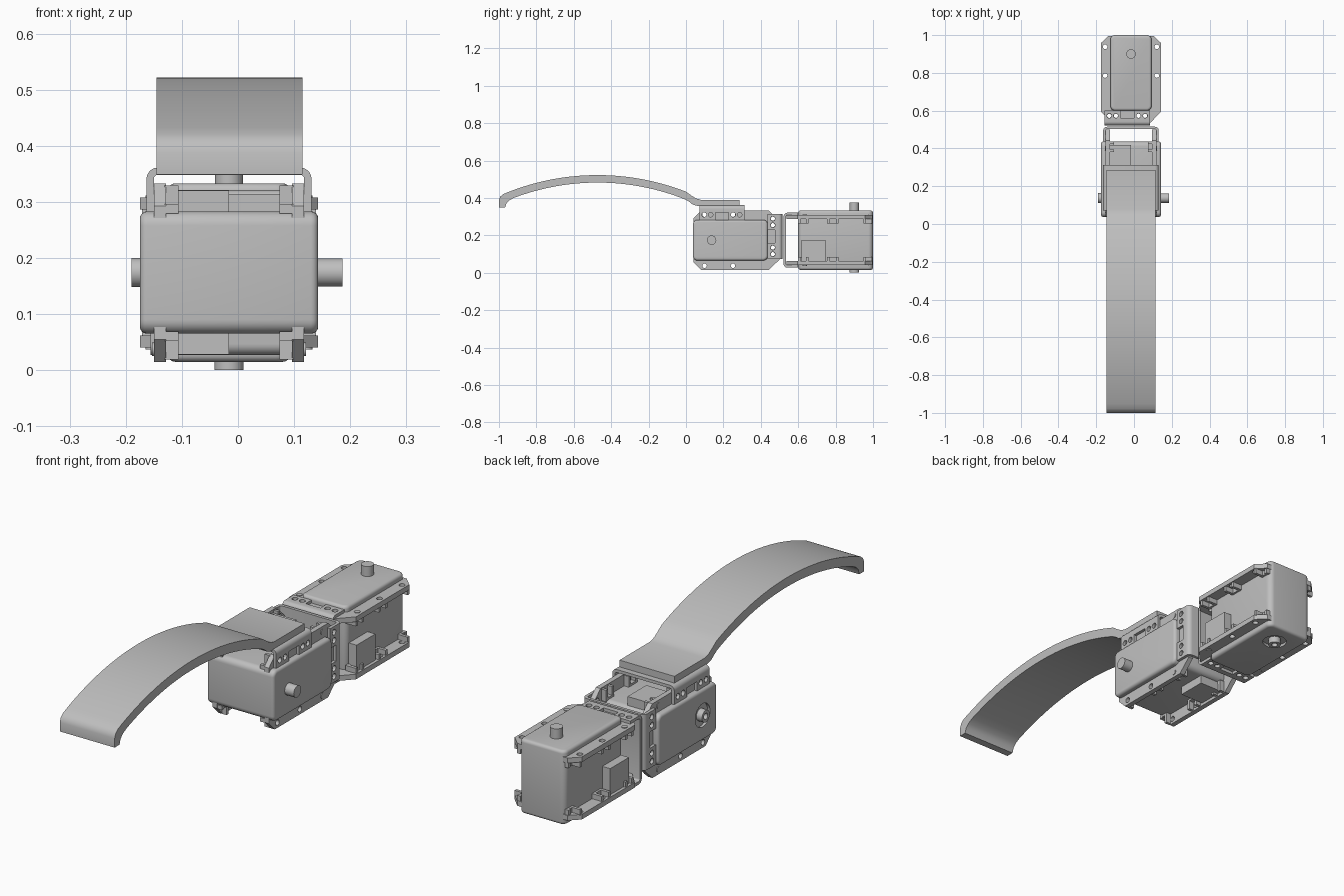
import bpy, bmesh
from math import sin, cos, pi, sqrt, radians
from mathutils import Matrix, Vector

cube = bpy.data.objects.get("Cube")
if cube:
    bpy.data.objects.remove(cube, do_unlink=True)

grey = bpy.data.materials.new("mid_grey")
grey.use_nodes = True
COLOUR = (0.52, 0.52, 0.52, 1)
grey.diffuse_color = COLOUR
grey.node_tree.nodes["Principled BSDF"].inputs["Base Color"].default_value = COLOUR

CX, CZ = -0.016, 0.174          # shared axis of both servos
HALF_W, HALF_H = 0.109, 0.159   # case half width and half height
FLANGE = 0.134                  # outer face of the mounting flanges


def axes(a, b, c, origin=(0, 0, 0)):
    """Matrix sending local x, y, z to the given directions."""
    m = Matrix((a, b, c)).transposed().to_4x4()
    m.translation = Vector(origin)
    return m


IDENT = Matrix.Identity(4)


def make(name, bm, matrix):
    bmesh.ops.recalc_face_normals(bm, faces=bm.faces[:])
    mesh = bpy.data.meshes.new(name)
    bm.to_mesh(mesh)
    bm.free()
    mesh.materials.append(grey)
    ob = bpy.data.objects.new(name, mesh)
    bpy.context.collection.objects.link(ob)
    ob.matrix_world = matrix
    return ob


def activate(ob):
    bpy.ops.object.select_all(action="DESELECT")
    ob.select_set(True)
    bpy.context.view_layer.objects.active = ob


def smooth(ob):
    activate(ob)
    bpy.ops.object.shade_smooth_by_angle(angle=radians(35))


def prism(name, outline, lo, hi, matrix, bevel=0):
    """Extrude a 2D outline along local z, optionally rounding both rims."""
    bm = bmesh.new()
    face = bm.faces.new([bm.verts.new((x, y, lo)) for x, y in outline])
    res = bmesh.ops.extrude_face_region(bm, geom=[face])
    top = [g for g in res["geom"] if isinstance(g, bmesh.types.BMVert)]
    bmesh.ops.translate(bm, verts=top, vec=(0, 0, hi - lo))
    if bevel:
        rims = [e for e in bm.edges if abs(e.verts[0].co.z - e.verts[1].co.z) < 1e-5]
        bmesh.ops.bevel(bm, geom=rims, offset=bevel, segments=4, profile=0.5, affect="EDGES")
    return make(name, bm, matrix)


def add_box(bm, lo, hi):
    size = Vector(hi) - Vector(lo)
    mid = (Vector(hi) + Vector(lo)) / 2
    bmesh.ops.create_cube(bm, size=1, matrix=Matrix.Translation(mid) @ Matrix.Diagonal((*size, 1)))


def add_rod(bm, u, v, lo, hi, radius):
    bmesh.ops.create_cone(bm, cap_ends=True, segments=24, radius1=radius, radius2=radius,
                          depth=hi - lo, matrix=Matrix.Translation((u, v, (lo + hi) / 2)))


def cut(ob, bm, matrix):
    """Subtract the solids in bm from ob and discard the cutter."""
    tool = make("cutter", bm, matrix)
    tool.hide_render = True
    mod = ob.modifiers.new("cut", "BOOLEAN")
    mod.operation, mod.solver, mod.object = "DIFFERENCE", "EXACT", tool
    activate(ob)
    bpy.ops.object.modifier_apply(modifier=mod.name)
    bpy.data.objects.remove(tool, do_unlink=True)


def arc(cx, cy, r, start, end, n):
    return [(cx + r * cos(radians(start + (end - start) * i / n)),
             cy + r * sin(radians(start + (end - start) * i / n))) for i in range(n + 1)]


def rounded_rect(x0, x1, y0, y1, r):
    pts = []
    for cx, cy, a in ((x1 - r, y1 - r, 0), (x0 + r, y1 - r, 90),
                      (x0 + r, y0 + r, 180), (x1 - r, y0 + r, 270)):
        pts += arc(cx, cy, r, a, a + 90, 6)
    return pts


def bracket(name, matrix):
    """U-shaped clamp: back wall at local y = 0.478, arms along local z sides."""
    back, tip, out, t, r = 0.478, 0.4, 0.147, 0.013, 0.02
    outline = [(tip, -out)] + arc(back - r, r - out, r, -90, 0, 6)
    outline += arc(back - r, out - r, r, 0, 90, 6) + [(tip, out), (tip, out - t)]
    outline += arc(back - r, out - r, r - t, 90, 0, 4)
    outline += arc(back - r, r - out, r - t, 0, -90, 4) + [(tip, t - out)]
    frame = axes((0, 1, 0), (0, 0, 1), (1, 0, 0))
    ob = prism(name, outline, -0.12, 0.12, matrix @ frame)
    bm = bmesh.new()
    for s in (-1, 1):
        for u in (0.06, 0.095):
            add_rod(bm, s * u, 0.427, -0.2, 0.2, 0.012)
    add_box(bm, (-0.035, 0.39, -0.2), (0.035, 0.44, 0.2))
    cut(ob, bm, matrix)
    smooth(ob)


def servo(prefix, m, offset):
    # Case with rounded covers and a recess around the rear pivot
    case = prism(prefix + "_case", rounded_rect(-HALF_W, HALF_W, 0, 0.4, 0.025),
                 -HALF_H, HALF_H, m, bevel=0.013)
    bm = bmesh.new()
    add_rod(bm, 0, 0.1, -0.2, -0.147, 0.05)
    cut(case, bm, m)
    smooth(case)

    # Output shaft and hollow rear pivot
    bm = bmesh.new()
    add_rod(bm, 0, 0.1, 0.14, 0.202, 0.025)
    smooth(make(prefix + "_shaft", bm, m))
    bm = bmesh.new()
    add_rod(bm, 0, 0.1, -0.174, -0.14, 0.026)
    pivot = make(prefix + "_rear_pivot", bm, m)
    bm = bmesh.new()
    add_rod(bm, 0, 0.1, -0.2, -0.155, 0.013)
    cut(pivot, bm, m)
    smooth(pivot)

    # Chamfered mounting flanges with screw holes
    half = [(HALF_H - 0.04, 0.004), (HALF_H, 0.044), (HALF_H, 0.405), (0.105, 0.462)]
    outline = half + [(-x, y) for x, y in reversed(half)]
    for side, s in (("shaft", 1), ("rear", -1)):
        lo, hi = sorted((s * FLANGE, s * (FLANGE - 0.022)))
        plate = prism(f"{prefix}_{side}_flange", outline, lo, hi, m)
        bm = bmesh.new()
        for u in (-0.137, 0.137):
            for v in (0.062, 0.214):
                add_rod(bm, u, v, -0.2, 0.2, 0.012)
        for a in (-0.095, -0.06, 0.06, 0.095):
            add_rod(bm, a + offset, 0.427, -0.2, 0.2, 0.011)
        cut(plate, bm, m)
        smooth(plate)

    # Screw heads and moulded clips behind the flanges
    heads, clips = bmesh.new(), bmesh.new()
    for s in (-1, 1):
        for u in (-1, 1):
            lo, hi = sorted((s * 0.13, s * 0.137))
            add_rod(heads, u * 0.137, 0.365, lo, hi, 0.012)
            for v0, v1 in ((0.006, 0.05), (0.185, 0.245), (0.345, 0.4)):
                for a, b, outer in ((v0, v0 + 0.013, 0.155), (v1 - 0.013, v1, 0.155),
                                    (v0, v1, 0.118)):
                    reach = 0.122 if a < 0.01 and outer > 0.15 else outer
                    us = sorted((u * 0.105, u * reach))
                    ws = sorted((s * 0.09, s * 0.115))
                    add_box(clips, (us[0], a, ws[0]), (us[1], b, ws[1]))
    smooth(make(prefix + "_screw_heads", heads, m))
    make(prefix + "_clips", clips, m)

    # Connector sockets on both sides
    bm = bmesh.new()
    for u in (-1, 1):
        us = sorted((u * 0.1, u * 0.146))
        add_box(bm, (us[0], 0.255, -0.115), (us[1], 0.382, 0))
    make(prefix + "_sockets", bm, m)

    # Joint bracket at the inner end
    bracket(prefix + "_joint_bracket", m @ Matrix.Translation((offset, 0, 0)))


# Two identical servos, end to end and turned a quarter turn
servo("front_servo", axes((0, 0, -1), (0, 1, 0), (1, 0, 0), (CX, 0.037, CZ)), -0.02)
servo("rear_servo", axes((-1, 0, 0), (0, -1, 0), (0, 0, 1), (CX, 1.0, CZ)), 0.02)

# Clamp that carries the finger
bracket("finger_bracket", axes((0, 1, 0), (0, 0, 1), (1, 0, 0), (CX, 0.192, -0.117)))

# Curved finger: two concentric arcs, hooked tip and flat mounting pad
MID_Y, MID_Z, R_OUT, R_IN = -0.473, -0.781, 1.303, 1.263


def sweep(radius, y0, y1, n):
    ys = [y0 + (y1 - y0) * i / n for i in range(n + 1)]
    return [(y, MID_Z + sqrt(radius ** 2 - (y - MID_Y) ** 2)) for y in ys]


finger = [(-1.0, 0.349), (-1.0, 0.388), (-0.993, 0.407), (-0.978, 0.42)]
finger += sweep(R_OUT, -0.95, 0.0, 32)
finger += [(0.03, 0.412), (0.052, 0.398), (0.078, 0.39), (0.286, 0.39), (0.286, 0.36)]
finger += [(0.08, 0.358), (0.062, 0.357), (0.035, 0.365), (0.016, 0.38)]
finger += sweep(R_IN, -0.005, -0.92, 32)
finger += [(-0.945, 0.387), (-0.96, 0.371), (-0.967, 0.349)]
smooth(prism("finger", finger, -0.145, 0.115, axes((0, 1, 0), (0, 0, 1), (1, 0, 0))))
